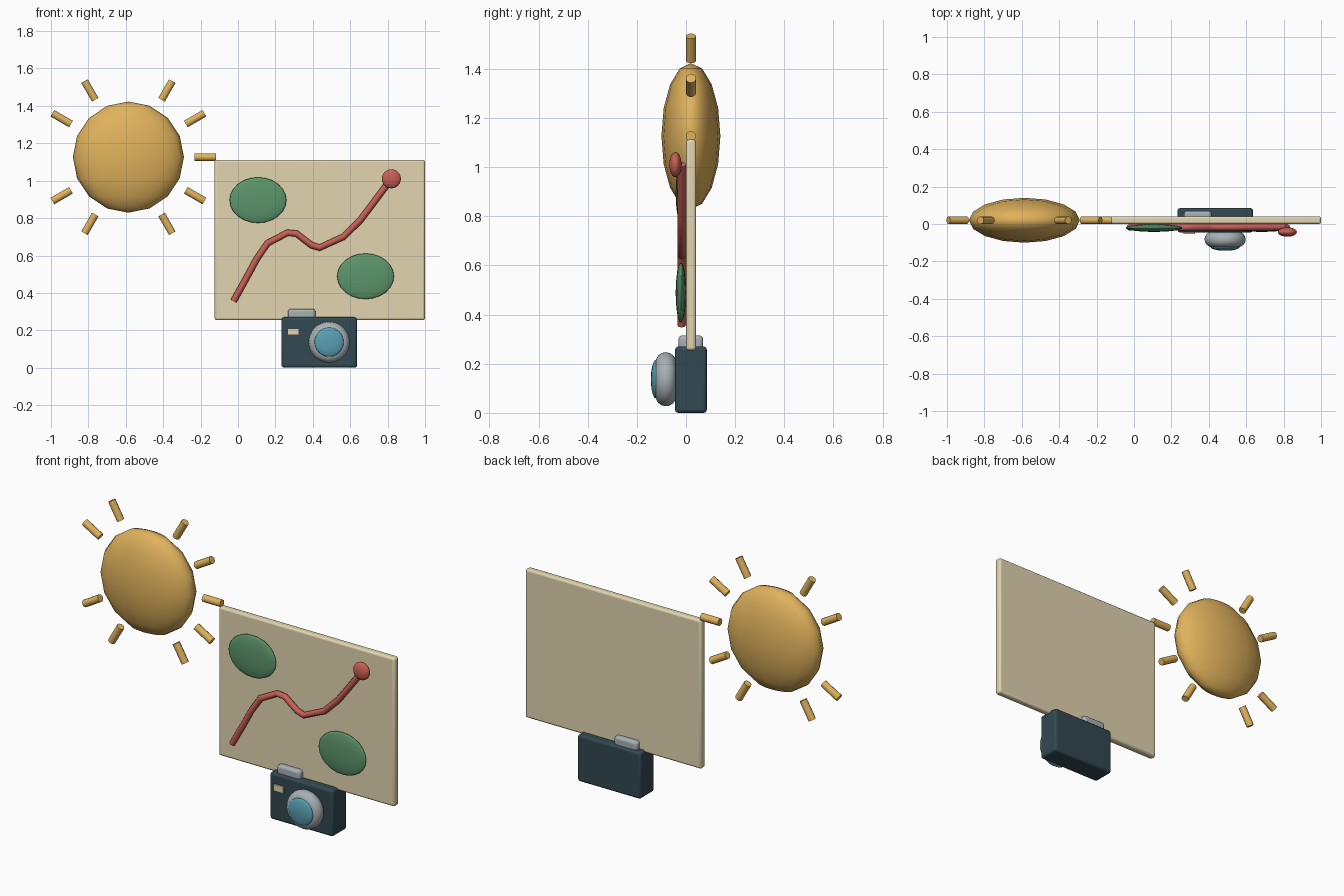
import bpy, math
from mathutils import Vector

if "Cube" in bpy.data.objects:
    bpy.data.objects.remove(bpy.data.objects["Cube"])


def material(name, rgb):
    m = bpy.data.materials.new(name)
    m.diffuse_color = (*rgb, 1)
    m.use_nodes = True
    m.node_tree.nodes["Principled BSDF"].inputs["Base Color"].default_value = m.diffuse_color
    return m


YELLOW = material("sun yellow", (0.745, 0.445, 0.107))
CREAM = material("paper cream", (0.76, 0.66, 0.43))
GREEN = material("land green", (0.107, 0.30, 0.144))
RED = material("route red", (0.58, 0.114, 0.09))
NAVY = material("body navy", (0.032, 0.065, 0.084))
GREY = material("metal grey", (0.39, 0.44, 0.46))
BLUE = material("glass blue", (0.10, 0.35, 0.45))


def finish(name, mat):
    ob = bpy.context.object
    ob.name = name
    ob.data.materials.append(mat)
    return ob


def ellipsoid(name, mat, loc, radii, segs=24, rings=12):
    bpy.ops.mesh.primitive_uv_sphere_add(segments=segs, ring_count=rings, location=loc)
    ob = finish(name, mat)
    ob.scale = radii
    bpy.ops.object.shade_smooth()
    return ob


def box(name, mat, lo, hi, bevel=0.0):
    lo, hi = Vector(lo), Vector(hi)
    bpy.ops.mesh.primitive_cube_add(size=1, location=(lo + hi) / 2)
    ob = finish(name, mat)
    ob.scale = hi - lo
    bpy.ops.object.transform_apply(location=False, rotation=False, scale=True)
    if bevel:
        mod = ob.modifiers.new("rounded edges", 'BEVEL')
        mod.width, mod.segments = bevel, 3
        bpy.ops.object.shade_smooth_by_angle()
    return ob


# Sun disc and its rays (no rays straight up, down or left)
SUN = Vector((-0.586, 0.02, 1.126))
ellipsoid("sun", YELLOW, SUN, (0.297, 0.12, 0.297), 16, 8)
for deg in range(0, 360, 30):
    if deg in (90, 180, 270):
        continue
    a = math.radians(deg)
    pos = SUN + 0.412 * Vector((math.cos(a), 0, math.sin(a)))
    bpy.ops.mesh.primitive_cylinder_add(vertices=10, radius=0.021, depth=0.115,
                                        location=pos, rotation=(0, math.pi / 2 - a, 0))
    finish("sun_ray", YELLOW)
    bpy.ops.object.shade_smooth_by_angle(angle=math.radians(40))

# Map board with two land patches
box("map_board", CREAM, (-0.125, 0.0, 0.254), (1.0, 0.041, 1.112), 0.012)
for x, z in ((0.107, 0.896), (0.682, 0.489)):
    ellipsoid("land_patch", GREEN, (x, -0.021, z), (0.152, 0.021, 0.122))

# Winding route and its end marker
ROUTE = [(-0.024, 0.356), (0.045, 0.48), (0.099, 0.58), (0.158, 0.666), (0.265, 0.722),
         (0.313, 0.717), (0.393, 0.655), (0.436, 0.642), (0.564, 0.70), (0.655, 0.79),
         (0.73, 0.89), (0.82, 1.01)]
curve = bpy.data.curves.new("route", 'CURVE')
curve.dimensions = '3D'
curve.bevel_depth = 0.0175
curve.bevel_resolution = 2
curve.use_fill_caps = True
spline = curve.splines.new('POLY')
spline.points.add(len(ROUTE) - 1)
for p, (x, z) in zip(spline.points, ROUTE):
    p.co = (x, -0.018, z, 1)
curve.materials.append(RED)
bpy.context.collection.objects.link(bpy.data.objects.new("route", curve))
ellipsoid("route_marker", RED, (0.82, -0.043, 1.01), (0.051, 0.025, 0.051))

# Camera body, top button and flash window
box("camera_body", NAVY, (0.233, -0.045, 0.0), (0.637, 0.085, 0.27), 0.014)
box("camera_top", GREY, (0.267, -0.03, 0.255), (0.414, 0.07, 0.315), 0.015)
box("flash_window", CREAM, (0.265, -0.054, 0.174), (0.326, -0.045, 0.211))

# Lens ring and glass
bpy.ops.mesh.primitive_torus_add(major_segments=48, minor_segments=16, major_radius=0.068,
                                 minor_radius=0.042, location=(0.487, -0.082, 0.137),
                                 rotation=(math.pi / 2, 0, 0))
finish("lens_ring", GREY)
bpy.ops.object.shade_smooth()
ellipsoid("lens_glass", BLUE, (0.487, -0.123, 0.137), (0.078, 0.02, 0.078))
